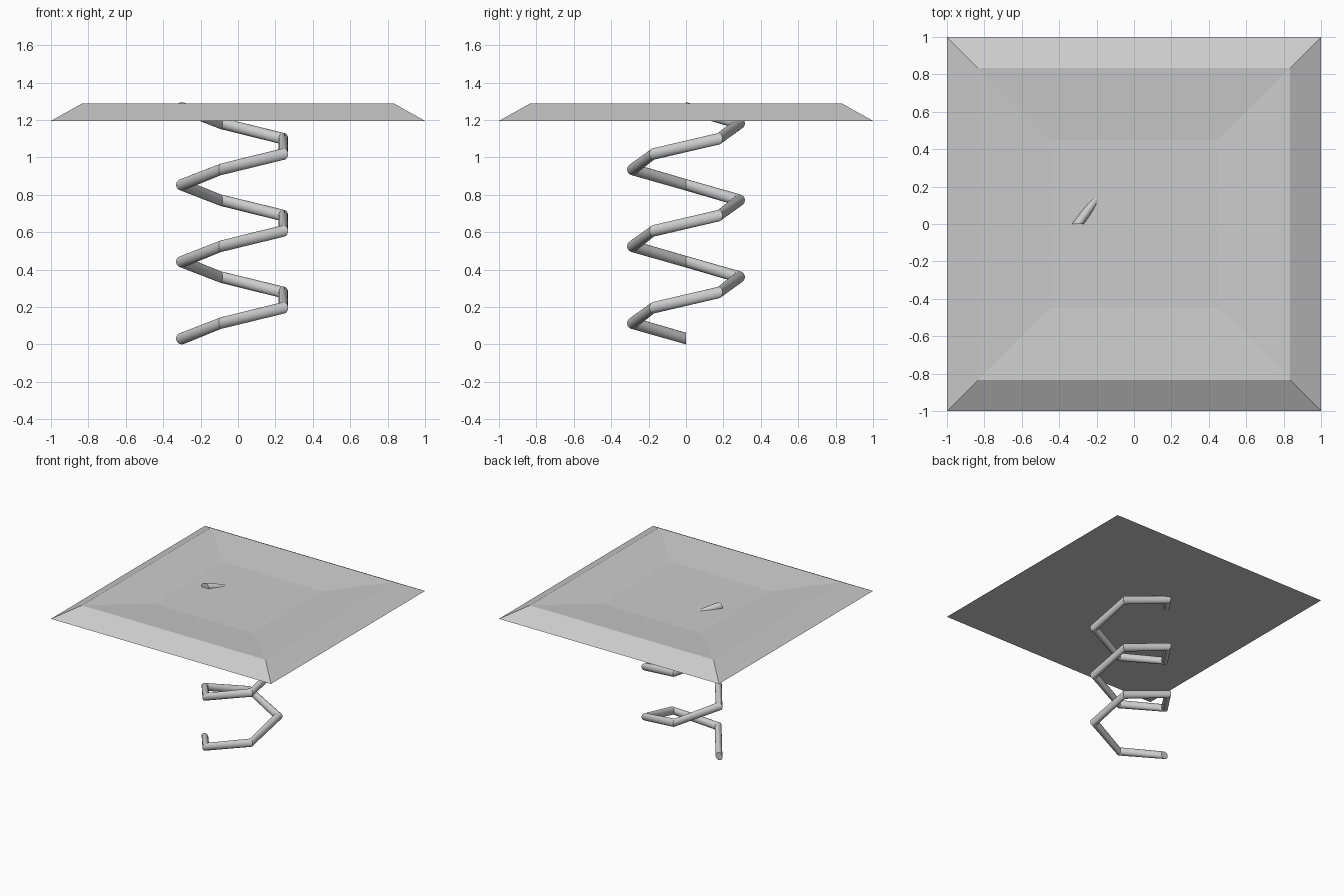
import bpy, bmesh, math

if "Cube" in bpy.data.objects:
    bpy.data.objects.remove(bpy.data.objects["Cube"])

def finish(name, bm):
    bmesh.ops.recalc_face_normals(bm, faces=bm.faces)
    me = bpy.data.meshes.new(name)
    bm.to_mesh(me)
    bm.free()
    ob = bpy.data.objects.new(name, me)
    bpy.context.collection.objects.link(ob)
    return ob

def bridge(bm, rings):
    for a, b in zip(rings, rings[1:]):
        n = len(a)
        for i in range(n):
            j = (i + 1) % n
            bm.faces.new((a[i], a[j], b[j], b[i]))

# Spring: a round section swept along a five-sided helix of three turns
RADIUS, WIRE, PITCH, TURNS, STEPS, SIDES = 0.30, 0.031, 0.411, 3, 5, 24
bm = bmesh.new()
rings = []
for k in range(TURNS * STEPS + 1):
    a = math.pi + 2 * math.pi * k / STEPS
    z = WIRE + PITCH * k / STEPS
    ring = []
    for i in range(SIDES):
        t = 2 * math.pi * i / SIDES
        r = RADIUS + WIRE * math.cos(t)
        ring.append(bm.verts.new((r * math.cos(a), r * math.sin(a), z + WIRE * math.sin(t))))
    rings.append(ring)
bridge(bm, rings)
bm.faces.new(rings[0])
bm.faces.new(rings[-1])
spring = finish("spring", bm)
bpy.context.view_layer.objects.active = spring
spring.select_set(True)
bpy.ops.object.shade_smooth_by_angle(angle=math.radians(30))

# Square top plate: bevelled rim and shallow dished centre
bm = bmesh.new()
rings = []
for h, z in ((1.0, 1.195), (0.835, 1.287), (0.45, 1.255)):
    rings.append([bm.verts.new((sx * h, sy * h, z))
                  for sx, sy in ((-1, -1), (1, -1), (1, 1), (-1, 1))])
bridge(bm, rings)
bm.faces.new(rings[0])
bm.faces.new(rings[-1])
finish("top_plate", bm)
